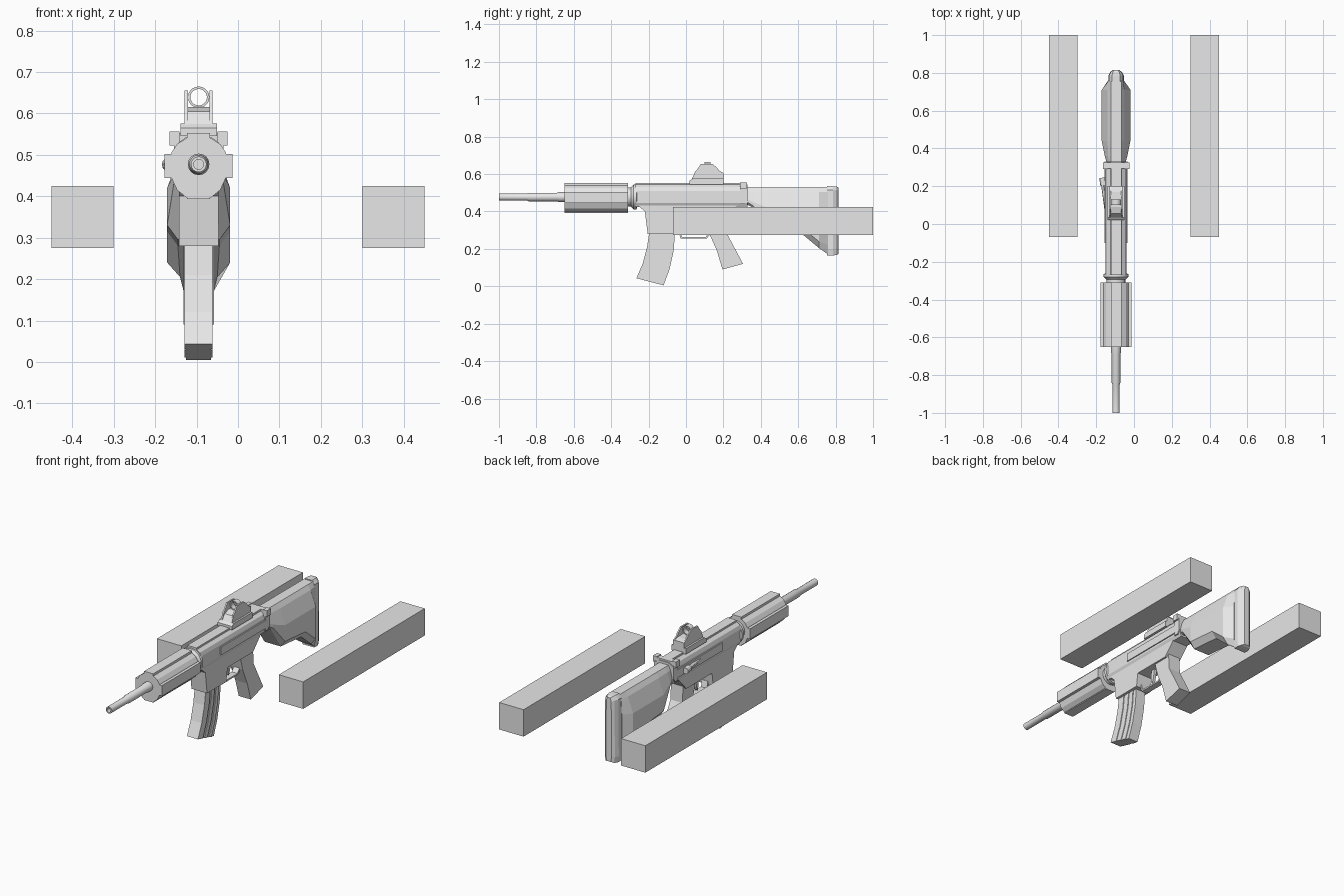
import bpy, bmesh, math
from mathutils import Vector

CX, CZ = -0.095, 0.477          # bore axis
grey = bpy.data.materials.new("light grey")
grey.diffuse_color = (0.8, 0.8, 0.8, 1)


def loft(name, rings, close=False):
    """Skin a list of equal-length loops; cap the ends unless closed."""
    bm = bmesh.new()
    vs = [[bm.verts.new(p) for p in r] for r in rings]
    n, m = len(vs[0]), len(vs)
    for i in range(m if close else m - 1):
        a, b = vs[i], vs[(i + 1) % m]
        for j in range(n):
            k = (j + 1) % n
            bm.faces.new((a[j], a[k], b[k], b[j]))
    if not close:
        bm.faces.new(vs[0])
        bm.faces.new(vs[-1])
    bmesh.ops.recalc_face_normals(bm, faces=bm.faces)
    me = bpy.data.meshes.new(name)
    bm.to_mesh(me)
    bm.free()
    me.materials.append(grey)
    ob = bpy.data.objects.new(name, me)
    bpy.context.collection.objects.link(ob)
    return ob


def smooth(ob):
    bpy.ops.object.select_all(action='DESELECT')
    ob.select_set(True)
    bpy.context.view_layer.objects.active = ob
    bpy.ops.object.shade_smooth_by_angle()


def side(name, yz, hw, cx=CX):
    """Side outline in (y, z), extruded across x."""
    return loft(name, [[(cx + s * hw, y, z) for y, z in yz] for s in (-1, 1)])


def box(name, x0, x1, y0, y1, z0, z1):
    return side(name, [(y0, z0), (y1, z0), (y1, z1), (y0, z1)], (x1 - x0) / 2, (x0 + x1) / 2)


def section(half, y):
    """Mirror a right-hand (half width, z) outline into a loop at y."""
    return [(CX + w, y, z) for w, z in half] + [(CX - w, y, z) for w, z in reversed(half)]


def turned(name, prof, n=16, close=False):
    """Revolve (y, radius) points about the bore axis."""
    ob = loft(name, [[(CX + r * math.cos(2 * math.pi * i / n), y, CZ + r * math.sin(2 * math.pi * i / n))
                      for i in range(n)] for y, r in prof], close)
    smooth(ob)
    return ob


# two loose side beams
for nm, x in (("left_beam", -0.45), ("right_beam", 0.30)):
    box(nm, x, x + 0.15, -0.07, 1.0, 0.275, 0.425)

# barrel with hollow muzzle
turned("barrel", [(-0.96, 0.012), (-1.0, 0.012), (-1.0, 0.019), (-0.85, 0.019), (-0.84, 0.023),
                  (-0.69, 0.023), (-0.68, 0.026), (-0.62, 0.026)])

# handguard: round core with four flat rails
core = [(0.030, 0.540), (0.052, 0.526), (0.066, 0.505), (0.066, 0.445), (0.052, 0.415), (0.030, 0.397)]
loft("handguard", [section(core, y) for y in (-0.65, -0.31)])
box("top_guard_rail", CX - 0.028, CX + 0.028, -0.65, -0.31, 0.52, 0.553)
box("bottom_guard_rail", CX - 0.028, CX + 0.028, -0.65, -0.31, 0.393, 0.42)
for nm, s in (("left", -1), ("right", 1)):
    x = CX + s * 0.071
    box(nm + "_guard_rail", x - 0.011, x + 0.011, -0.65, -0.31, 0.444, 0.502)

# collar between handguard and receiver
turned("collar", [(-0.31, 0.05), (-0.295, 0.05), (-0.28, 0.066), (-0.265, 0.066), (-0.26, 0.05), (-0.22, 0.05)])

# upper and lower receiver, sight rail
upper = [(0.03, 0.543), (0.048, 0.530), (0.055, 0.510), (0.055, 0.445), (0.045, 0.425)]
loft("upper_receiver", [section(upper, y) for y in (-0.27, 0.33)])
box("sight_rail", CX - 0.028, CX + 0.028, -0.27, 0.32, 0.53, 0.552)
side("lower_receiver", [(-0.265, 0.45), (-0.265, 0.44), (-0.22, 0.40), (-0.205, 0.28), (-0.035, 0.28),
                        (-0.025, 0.355), (0.20, 0.355), (0.27, 0.43), (0.33, 0.45)], 0.048)
for s, nm in ((-1, "left"), (1, "right")):
    x = CX + s * 0.056
    box(nm + "_side_panel", x - 0.005, x + 0.005, -0.10, 0.30, 0.455, 0.50)

# forward assist on the left side
a, b = Vector((CX - 0.05, 0.08, 0.477)), Vector((CX - 0.072, 0.245, 0.477))
d = (b - a).normalized()
u = Vector((0, 0, 1)).cross(d)
ring = [(math.cos(i * math.pi / 6), math.sin(i * math.pi / 6)) for i in range(12)]
smooth(loft("forward_assist", [[c + u * r * p + Vector((0, 0, r * q)) for p, q in ring]
                               for c, r in ((a, 0.012), (b - d * 0.04, 0.012), (b - d * 0.04, 0.017), (b, 0.017))]))

# charging handle
box("handle_bar", CX - 0.055, CX + 0.055, 0.295, 0.325, 0.525, 0.552)
for s, nm in ((-1, "left"), (1, "right")):
    x = CX + s * 0.058
    box(nm + "_handle_tab", x - 0.012, x + 0.012, 0.29, 0.325, 0.522, 0.556)
side("receiver_back_plate", [(0.29, 0.44), (0.315, 0.44), (0.33, 0.46), (0.33, 0.53), (0.29, 0.53)], 0.060)

# magazine: curved body with ribs on both sides
front = [(-0.195, 0.30), (-0.208, 0.21), (-0.232, 0.12), (-0.265, 0.043)]
back = [(-0.058, 0.30), (-0.066, 0.19), (-0.088, 0.09), (-0.120, 0.005)]
side("magazine", front + back[::-1], 0.030)


def across(t, i):
    f, k = front[i], back[i]
    return (f[0] + (k[0] - f[0]) * t, f[1] + (k[1] - f[1]) * t)


for n, (t0, t1) in enumerate(((0.0, 0.30), (0.38, 0.58), (0.66, 0.84))):
    side("magazine_rib_%d" % n, [across(t0, i) for i in range(4)] + [across(t1, i) for i in (3, 2, 1, 0)], 0.034)

# trigger, guard and grip
side("trigger_guard", [(-0.04, 0.30), (-0.03, 0.255), (0.11, 0.255), (0.14, 0.29),
                       (0.13, 0.295), (0.105, 0.264), (-0.022, 0.264), (-0.03, 0.30)], 0.018)
side("trigger", [(0.04, 0.36), (0.035, 0.30), (0.045, 0.275), (0.055, 0.30), (0.065, 0.36)], 0.008)
grip = [(0.10, 0.37), (0.125, 0.28), (0.165, 0.19), (0.195, 0.09), (0.305, 0.12), (0.22, 0.28), (0.215, 0.37)]
side("grip", grip, 0.037)

# rear sight: stepped base, two ears and an aperture ring
side("sight_base", [(0.02, 0.545), (0.02, 0.565), (0.035, 0.576), (0.2, 0.576), (0.2, 0.545)], 0.044)
side("sight_block", [(0.03, 0.57), (0.055, 0.605), (0.09, 0.615), (0.17, 0.612), (0.2, 0.605), (0.2, 0.57)], 0.033)
for s, nm in ((-1, "left"), (1, "right")):
    side(nm + "_sight_ear", [(0.03, 0.57), (0.05, 0.615), (0.06, 0.625), (0.08, 0.655), (0.14, 0.655),
                             (0.165, 0.635), (0.175, 0.62), (0.2, 0.605), (0.2, 0.57)], 0.004, CX + s * 0.030)
smooth(loft("aperture_ring", [[(CX + r * math.cos(i * math.pi / 10), y, 0.639 + r * math.sin(i * math.pi / 10))
                               for i in range(20)]
                              for y, r in ((0.10, 0.026), (0.13, 0.026), (0.13, 0.020), (0.10, 0.020))], True))

# stock lofted along y, pinched at both ends
stock = [
    (0.32, [(0.028, 0.530), (0.040, 0.505), (0.048, 0.470), (0.048, 0.455), (0.035, 0.440)]),
    (0.36, [(0.028, 0.530), (0.042, 0.505), (0.060, 0.450), (0.060, 0.430), (0.045, 0.420)]),
    (0.44, [(0.028, 0.530), (0.045, 0.505), (0.076, 0.420), (0.076, 0.330), (0.050, 0.295)]),
    (0.62, [(0.028, 0.530), (0.045, 0.505), (0.076, 0.420), (0.076, 0.315), (0.050, 0.280)]),
    (0.71, [(0.028, 0.530), (0.045, 0.505), (0.076, 0.420), (0.076, 0.240), (0.045, 0.205)]),
    (0.76, [(0.028, 0.530), (0.038, 0.505), (0.042, 0.420), (0.042, 0.220), (0.036, 0.170)]),
]
loft("stock", [section(h, y) for y, h in stock])

# butt pad with rounded back edges
pad = [(0.022, 0.535), (0.038, 0.515), (0.041, 0.20), (0.036, 0.165)]
loft("butt_pad", [section([(w * k, 0.35 + (z - 0.35) * q) for w, z in pad], y)
                  for y, k, q in ((0.755, 1, 1), (0.785, 1, 1), (0.805, 0.75, 0.99), (0.815, 0.4, 0.96))])
